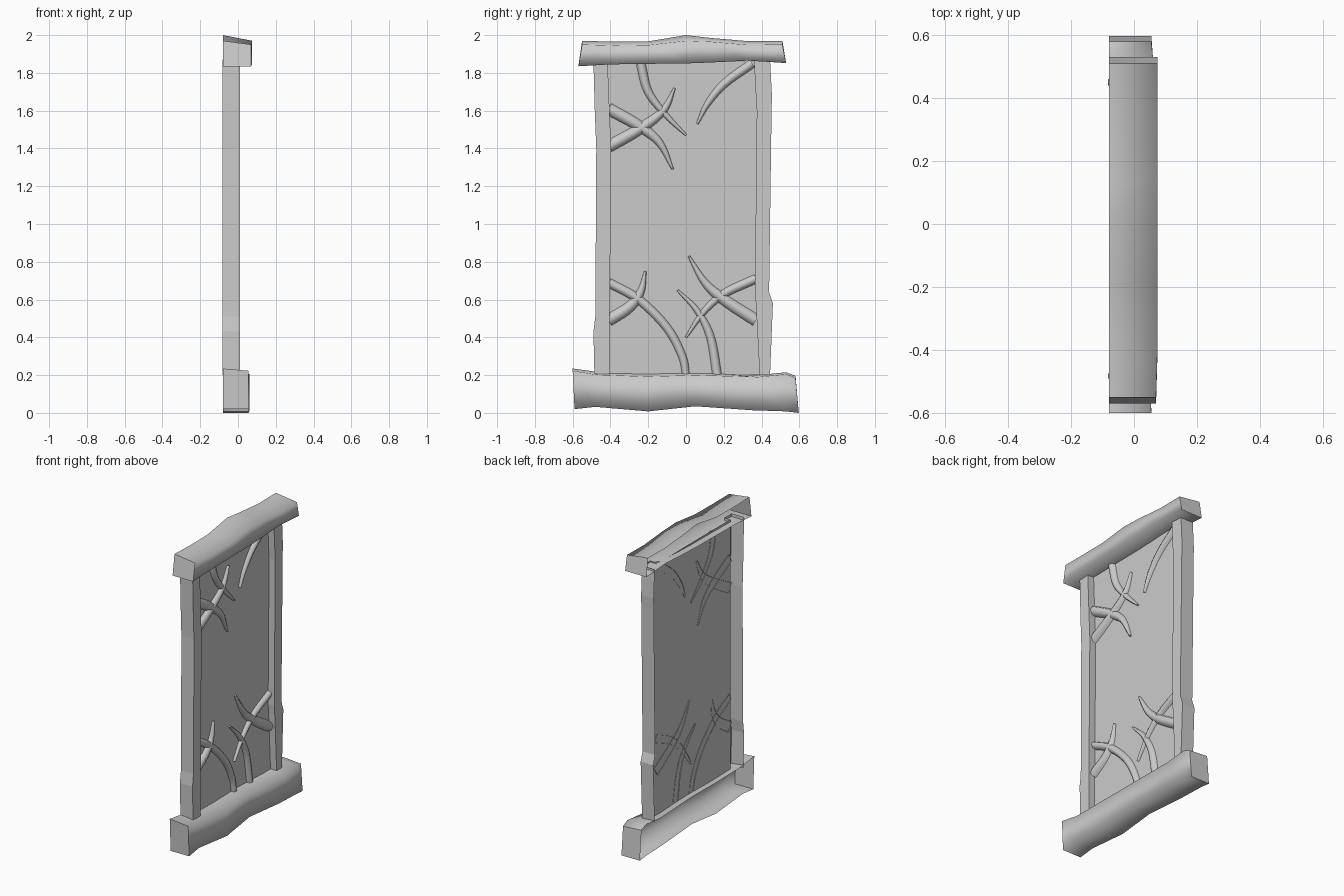
import bpy
import bmesh
from mathutils import Vector

default_cube = bpy.data.objects.get("Cube")
if default_cube:
    bpy.data.objects.remove(default_cube, do_unlink=True)

# Single plain grey material
grey = bpy.data.materials.new("plain_grey")
grey.use_nodes = True
grey.diffuse_color = (0.6, 0.6, 0.6, 1)
grey.node_tree.nodes["Principled BSDF"].inputs["Base Color"].default_value = grey.diffuse_color

PANEL_X = -0.035
BACK_X = -0.08


def loft(name, sections, caps=False, smooth=False):
    """Skin a row of open cross-sections, optionally closing both ends."""
    bm = bmesh.new()
    rows = [[bm.verts.new(p) for p in section] for section in sections]
    for a, b in zip(rows, rows[1:]):
        for j in range(len(a) - 1):
            face = bm.faces.new((a[j], a[j + 1], b[j + 1], b[j]))
            face.smooth = smooth
    if caps:
        for cap in (bm.faces.new(rows[0][::-1]), bm.faces.new(rows[-1])):
            for edge in cap.edges:
                edge.smooth = False
    mesh = bpy.data.meshes.new(name)
    bm.to_mesh(mesh)
    bm.free()
    mesh.materials.append(grey)
    obj = bpy.data.objects.new(name, mesh)
    bpy.context.collection.objects.link(obj)
    return obj


def bar(name, stations):
    """Hollow-backed beam along y; stations hold y top, y bottom, z top, z bottom, front x, slope."""
    sections = []
    for y_top, y_low, z_top, z_low, front, slope in stations:
        sections.append([
            (BACK_X, y_top, z_top),
            (front, y_top, z_top - slope),
            (front, y_low, z_low),
            (BACK_X, y_low, z_low),
        ])
    loft(name, sections, caps=True, smooth=True)


bar("top_bar", [
    (-0.55, -0.57, 1.97, 1.835, 0.07, 0.02),
    (-0.38, -0.4, 1.965, 1.845, 0.075, 0.02),
    (-0.2, -0.2, 1.967, 1.848, 0.075, 0.02),
    (0, 0, 2, 1.85, 0.075, 0.03),
    (0.13, 0.13, 1.985, 1.855, 0.075, 0.02),
    (0.33, 0.33, 1.968, 1.865, 0.075, 0.02),
    (0.51, 0.53, 1.97, 1.852, 0.075, 0.02),
])
bar("bottom_bar", [
    (-0.6, -0.59, 0.235, 0.02, 0.055, 0.012),
    (-0.47, -0.48, 0.217, 0.032, 0.05, 0.015),
    (-0.2, -0.2, 0.212, 0.008, 0.06, 0.02),
    (0.05, 0.05, 0.215, 0.035, 0.05, 0.015),
    (0.38, 0.35, 0.2, 0.014, 0.06, 0.01),
    (0.53, 0.53, 0.215, 0.008, 0.06, 0.01),
    (0.58, 0.597, 0.196, 0, 0.055, 0.01),
])


def post(name, stations, low_back, high_back):
    """Hollow upright; stations hold z, lower y and upper y."""
    front = 0.01
    loft(name, [[(low_back, a, z), (front, a, z), (front, b, z), (high_back, b, z)]
                for z, a, b in stations])


post("front_post", [
    (0.2, -0.485, -0.405), (0.43, -0.49, -0.405), (0.51, -0.48, -0.404),
    (1.4, -0.475, -0.396), (1.6, -0.483, -0.405), (1.86, -0.49, -0.415),
], BACK_X - 0.002, PANEL_X)
post("rear_post", [
    (0.2, 0.39, 0.445), (0.58, 0.37, 0.46), (0.64, 0.365, 0.44),
    (1.6, 0.375, 0.453), (1.68, 0.37, 0.455), (1.87, 0.36, 0.445),
], PANEL_X, BACK_X - 0.002)

# Flat panel between the posts
loft("panel", [[(PANEL_X, -0.415, z), (PANEL_X, 0.39, z)] for z in (0.2, 1.86)])


def smooth_path(points, steps=5):
    """Catmull-Rom path through the points."""
    pts = [Vector(p) for p in points]
    pts = [2 * pts[0] - pts[1]] + pts + [2 * pts[-1] - pts[-2]]
    path = []
    for a, b, c, d in zip(pts, pts[1:], pts[2:], pts[3:]):
        for i in range(steps):
            t = i / steps
            path.append(b + (c - a) * t / 2 + (2 * a - 5 * b + 4 * c - d) * t * t / 2
                        + (3 * b - a - 3 * c + d) * t ** 3 / 2)
    return path + [pts[-2]]


def branch(name, points, start, end):
    """Half-round tapering relief lying on the panel, path given as (y, z)."""
    path = smooth_path(points)
    last = len(path) - 1
    profile = [(-1, -0.1), (-0.7, 0.7), (0, 1), (0.7, 0.7), (1, -0.1)]
    sections = []
    for i, p in enumerate(path):
        tangent = (path[min(i + 1, last)] - path[max(i - 1, 0)]).normalized()
        t = i / last
        half = start + (end - start) * t * t
        height = 0.012 + half * 0.6
        sections.append([(PANEL_X + h * height,
                          p.x + s * half * tangent.y,
                          p.y - s * half * tangent.x) for s, h in profile])
    loft(name, sections, caps=True, smooth=True)


branches = {
    "upper_hanging": [(-0.24, 1.85), (-0.2, 1.7), (-0.11, 1.58), (0, 1.47)],
    "upper_rising": [(-0.41, 1.41), (-0.25, 1.5), (-0.12, 1.6), (-0.06, 1.72)],
    "upper_falling": [(-0.41, 1.61), (-0.25, 1.52), (-0.14, 1.43), (-0.07, 1.29)],
    "upper_corner": [(0.35, 1.85), (0.2, 1.74), (0.11, 1.63), (0.06, 1.53)],
    "lower_arch": [(-0.41, 0.69), (-0.25, 0.6), (-0.1, 0.45), (-0.02, 0.3), (0, 0.2)],
    "lower_rising": [(-0.41, 0.49), (-0.3, 0.56), (-0.24, 0.64), (-0.215, 0.75)],
    "lower_falling": [(0.37, 0.71), (0.2, 0.63), (0.09, 0.53), (0, 0.4)],
    "lower_crossing": [(0.37, 0.49), (0.2, 0.6), (0.1, 0.69), (0.015, 0.83)],
    "lower_upright": [(0.165, 0.2), (0.13, 0.4), (0.06, 0.54), (-0.045, 0.65)],
}
thick = {"upper_rising", "upper_falling", "lower_rising", "lower_crossing"}
for label, points in branches.items():
    end = 0.02 if label == "lower_arch" else 0.006
    branch(label + "_branch", points, 0.033 if label in thick else 0.025, end)
